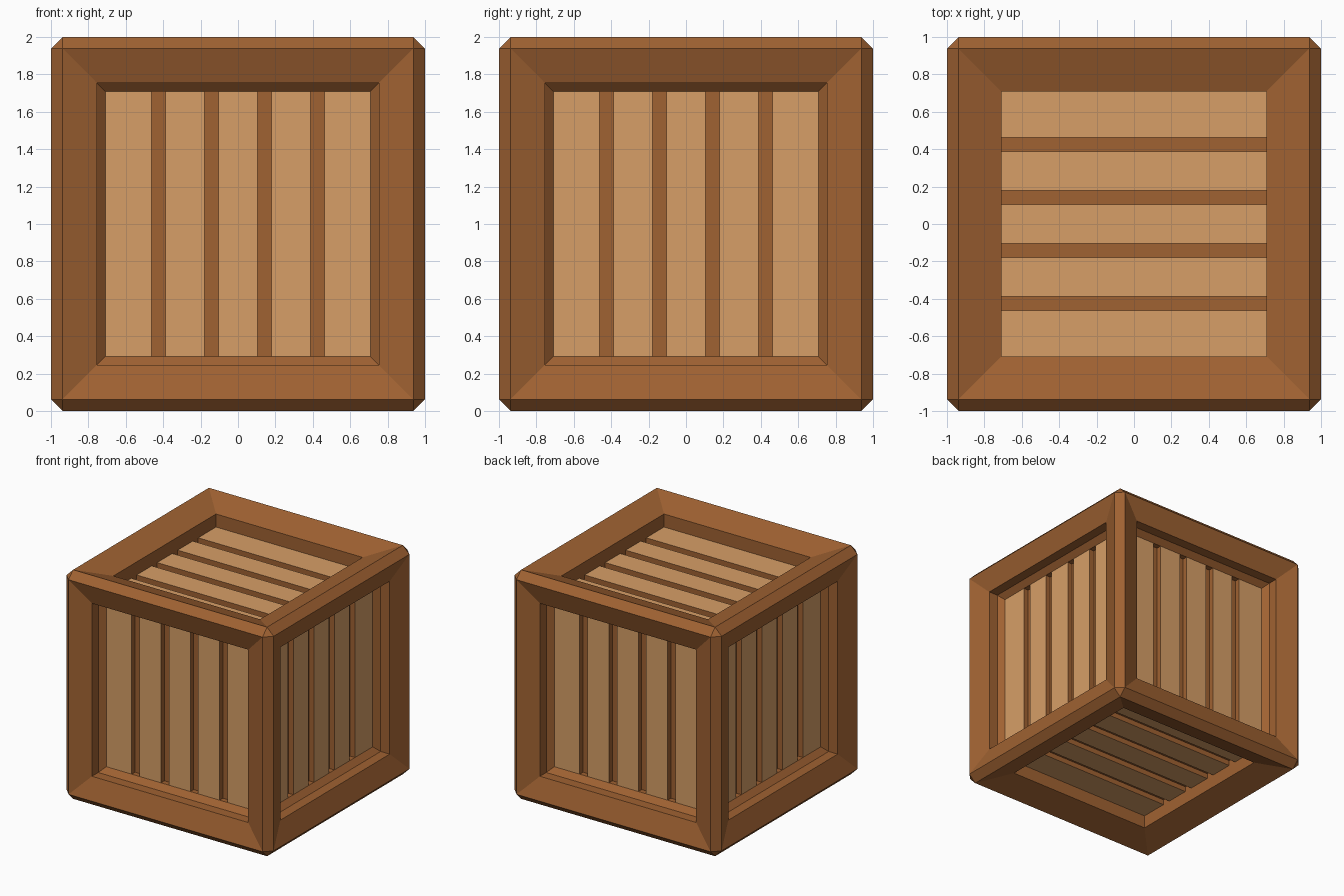
import bpy, bmesh
from mathutils import Vector, Matrix

old = bpy.data.objects.get("Cube")
if old:
    bpy.data.objects.remove(old, do_unlink=True)


def make_material(name, rgb):
    mat = bpy.data.materials.new(name)
    mat.use_nodes = True
    mat.diffuse_color = (*rgb, 1)
    mat.node_tree.nodes["Principled BSDF"].inputs["Base Color"].default_value = (*rgb, 1)
    return mat


brown = make_material("brown wood", (0.35, 0.122, 0.032))
tan = make_material("tan wood", (0.68, 0.345, 0.135))

RIDGE = 0.937       # half size of each face inside the chamfered edges
OPENING = 0.708     # half size of each slatted panel
SLAT_TOP = 0.806    # distance of the slat faces from the centre
SLAT_BACK = 0.76    # distance of the boards behind the slats
CENTRE = Vector((0, 0, 1))
X, Y, Z = Vector((1, 0, 0)), Vector((0, 1, 0)), Vector((0, 0, 1))


def make_object(name, bm, mats):
    bmesh.ops.recalc_face_normals(bm, faces=bm.faces[:])
    mesh = bpy.data.meshes.new(name)
    bm.to_mesh(mesh)
    bm.free()
    for mat in mats:
        mesh.materials.append(mat)
    obj = bpy.data.objects.new(name, mesh)
    obj.location = CENTRE
    bpy.context.collection.objects.link(obj)
    return obj


def sink(bm, face, axis, half, depth):
    """Extrude a face to a square of the given half size and distance from the centre."""
    new = bmesh.ops.extrude_discrete_faces(bm, faces=[face])["faces"][0]
    for v in new.verts:
        for i in range(3):
            size = depth if i == axis else half
            v.co[i] = size if v.co[i] > 0 else -size
    return new


# Chamfered frame with a stepped recess on every face
bm = bmesh.new()
bmesh.ops.create_cube(bm, size=2)
bmesh.ops.bevel(bm, geom=bm.edges[:], offset=1 - RIDGE, segments=1,
                affect='EDGES', profile=0.5)
side_steps = [(0.755, 0.937), (0.755, 0.85), (OPENING, SLAT_TOP), (OPENING, SLAT_BACK)]
lid_steps = [(OPENING, 0.92), (OPENING, SLAT_BACK)]
bm.normal_update()
for face in [f for f in bm.faces if f.calc_area() > 1]:
    axis = max(range(3), key=lambda i: abs(face.normal[i]))
    for half, depth in (lid_steps if axis == 2 else side_steps):
        face = sink(bm, face, axis, half, depth)
make_object("crate_frame", bm, [brown])


# Five slats per panel, tan on the outside and brown on the cut sides
def make_slats(name, normal, across, count=5, gap=0.075):
    along = normal.cross(across)
    pitch = 2 * OPENING / count
    bm = bmesh.new()
    for k in range(count):
        lo = -OPENING + k * pitch + (gap / 2 if k else 0)
        hi = -OPENING + (k + 1) * pitch - (gap / 2 if k < count - 1 else 0)
        size = (hi - lo, 2 * OPENING, SLAT_TOP - SLAT_BACK)
        mid = across * (lo + hi) / 2 + normal * (SLAT_TOP + SLAT_BACK) / 2
        basis = Matrix((across, along, normal)).transposed().to_4x4()
        bmesh.ops.create_cube(bm, size=1, matrix=Matrix.Translation(mid) @ basis
                              @ Matrix.Diagonal((*size, 1)))
    bm.normal_update()
    bmesh.ops.recalc_face_normals(bm, faces=bm.faces[:])
    for f in bm.faces:
        f.material_index = 1 if f.normal.dot(normal) > 0.9 else 0
    make_object(name, bm, [brown, tan])


for name, normal, across in (("front", -Y, X), ("back", Y, X), ("left", X, Y),
                             ("right", -X, Y), ("top", Z, Y), ("bottom", -Z, Y)):
    make_slats(name + "_slats", normal, across)
